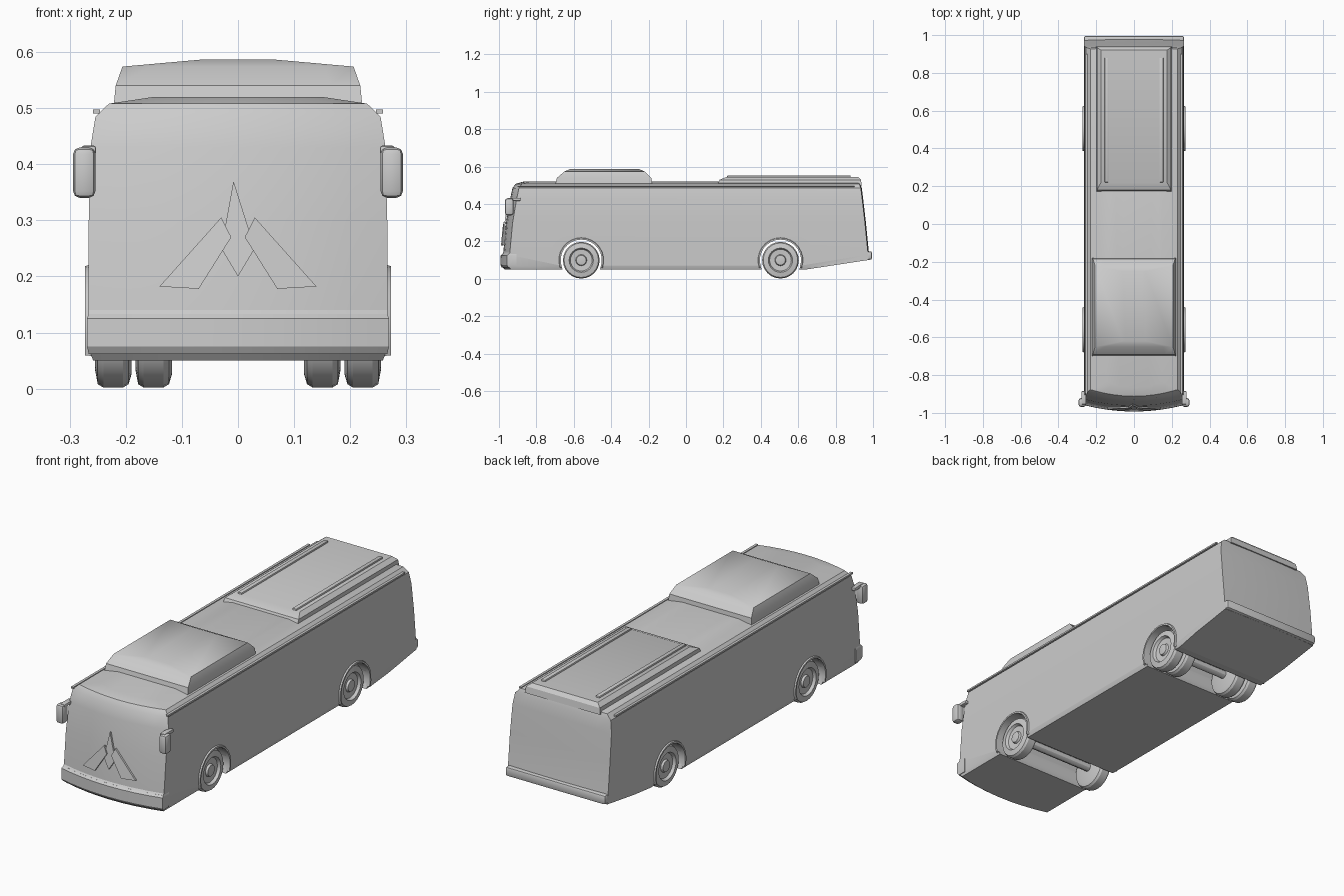
import bpy, bmesh, math
from mathutils import Vector, Matrix

cube = bpy.data.objects.get("Cube")
if cube:
    bpy.data.objects.remove(cube)

GREY = (0.6, 0.6, 0.6, 1)
paint = bpy.data.materials.new("light_grey")
paint.use_nodes = True
paint.diffuse_color = GREY
paint.node_tree.nodes["Principled BSDF"].inputs["Base Color"].default_value = GREY


def finish(name, bm, angle=30):
    bmesh.ops.recalc_face_normals(bm, faces=bm.faces)
    mesh = bpy.data.meshes.new(name)
    bm.to_mesh(mesh)
    bm.free()
    mesh.materials.append(paint)
    obj = bpy.data.objects.new(name, mesh)
    bpy.context.collection.objects.link(obj)
    bpy.ops.object.select_all(action='DESELECT')
    obj.select_set(True)
    bpy.context.view_layer.objects.active = obj
    bpy.ops.object.shade_smooth_by_angle(angle=math.radians(angle))
    return obj


def loft(name, levels, bow=0.0, steps=8):
    """Stack plan outlines; each level is (z, half width, front y, back y)."""
    bm = bmesh.new()
    rings = []
    for z, w, front, back in levels:
        ts = [2 * i / steps - 1 for i in range(steps + 1)]
        pts = [(t * w, front + bow * t * t, z) for t in ts]
        pts += [(t * w, back - 0.15 * bow * t * t, z) for t in reversed(ts)]
        rings.append([bm.verts.new(p) for p in pts])
    for a, b in zip(rings, rings[1:]):
        for i in range(len(a)):
            j = (i + 1) % len(a)
            bm.faces.new((a[i], a[j], b[j], b[i]))
    bm.faces.new(rings[0])
    bm.faces.new(rings[-1])
    return finish(name, bm)


def box(name, centre, size, bevel=0.0):
    bm = bmesh.new()
    bmesh.ops.create_cube(bm, size=1, matrix=Matrix.Translation(centre) @ Matrix.Diagonal((*size, 1)))
    if bevel:
        bmesh.ops.bevel(bm, geom=bm.edges[:], offset=bevel, segments=2, profile=0.5, affect='EDGES')
    return finish(name, bm)


def prism(name, outline, offset):
    """Extrude a closed outline of 3D points along an offset."""
    bm = bmesh.new()
    face = bm.faces.new([bm.verts.new(p) for p in outline])
    new = bmesh.ops.extrude_face_region(bm, geom=[face])["geom"]
    bmesh.ops.translate(bm, vec=offset, verts=[v for v in new if isinstance(v, bmesh.types.BMVert)])
    return finish(name, bm)


def turned(name, x0, sign, y, z, profile, segments=24, closed=False):
    """Revolve (outward distance, radius) points about an axle along x."""
    bm = bmesh.new()
    rings = []
    for d, r in profile:
        ring = []
        for i in range(segments):
            a = math.tau * i / segments
            ring.append(bm.verts.new((sign * (x0 + d), y + r * math.cos(a), z + r * math.sin(a))))
        rings.append(ring)
    pairs = list(zip(rings, rings[1:]))
    if closed:
        pairs.append((rings[-1], rings[0]))
    for a, b in pairs:
        for i in range(segments):
            j = (i + 1) % segments
            bm.faces.new((a[i], a[j], b[j], b[i]))
    if not closed:
        bm.faces.new(rings[0])
        bm.faces.new(rings[-1])
    return finish(name, bm)


def cut(target, cutter):
    mod = target.modifiers.new("cut", 'BOOLEAN')
    mod.operation = 'DIFFERENCE'
    mod.solver = 'EXACT'
    mod.object = cutter
    bpy.ops.object.select_all(action='DESELECT')
    target.select_set(True)
    bpy.context.view_layer.objects.active = target
    bpy.ops.object.modifier_apply(modifier=mod.name)
    bpy.data.objects.remove(cutter)


# Body shell with bowed windscreen and rounded roof edges
body = loft("body", [
    (0.05, 0.258, -0.97, 0.985),
    (0.07, 0.266, -0.987, 0.985),
    (0.13, 0.266, -0.985, 0.98),
    (0.14, 0.266, -0.977, 0.978),
    (0.30, 0.266, -0.962, 0.962),
    (0.43, 0.263, -0.94, 0.947),
    (0.485, 0.254, -0.928, 0.94),
    (0.508, 0.23, -0.912, 0.932),
    (0.52, 0.15, -0.87, 0.91)], bow=0.035)

# Wheel wells and the rising tail underside
AXLES = {"front": -0.56, "rear": 0.505}
for y in AXLES.values():
    cut(body, turned("well_cutter", -0.4, 1, y, 0.10, [(0, 0.112), (0.8, 0.112)]))
cut(body, prism("tail_cutter", [(-0.4, 0.64, 0.05), (-0.4, 1.1, 0.12), (-0.4, 1.1, 0), (-0.4, 0.64, 0)],
                Vector((0.8, 0, 0))))
bpy.ops.object.shade_smooth_by_angle(angle=math.radians(30))

# Bumpers
box("rear_bumper", (0, 0.975, 0.125), (0.532, 0.04, 0.045), 0.01)
loft("front_bumper", [
    (0.062, 0.266, -0.985, -0.90),
    (0.075, 0.269, -0.993, -0.90),
    (0.125, 0.269, -0.992, -0.90),
    (0.133, 0.266, -0.983, -0.90)], bow=0.035)

# Roof units
loft("front_roof_unit", [
    (0.50, 0.222, -0.70, -0.18),
    (0.54, 0.218, -0.69, -0.185),
    (0.574, 0.206, -0.65, -0.22),
    (0.587, 0.06, -0.62, -0.25)])
loft("rear_roof_unit", [
    (0.50, 0.20, 0.165, 0.94),
    (0.53, 0.196, 0.18, 0.935),
    (0.546, 0.175, 0.22, 0.92)])

# Wheels, axles and arch trims
TYRE = [(0, 0.075), (0.005, 0.092), (0.015, 0.098), (0.05, 0.098), (0.06, 0.092), (0.065, 0.065),
        (0.052, 0.058), (0.05, 0.03), (0.06, 0.026), (0.062, 0.012)]
for side, s in (("left", 1), ("right", -1)):
    for end, y in AXLES.items():
        turned(f"{end}_{side}_wheel", 0.19, s, y, 0.10, TYRE)
        # Arch trim follows the well above the sill
        bm = bmesh.new()
        rows = []
        for i in range(17):
            a = math.radians(-20 + 220 * i / 16)
            rows.append([bm.verts.new((s * x, y + r * math.cos(a), 0.10 + r * math.sin(a)))
                         for x, r in ((0.255, 0.11), (0.273, 0.11), (0.273, 0.118), (0.255, 0.124))])
        for p, q in zip(rows, rows[1:]):
            for k in range(4):
                m = (k + 1) % 4
                bm.faces.new((p[k], p[m], q[m], q[k]))
        bm.faces.new(rows[0])
        bm.faces.new(rows[-1])
        finish(f"{end}_{side}_arch_trim", bm)
    turned(f"rear_{side}_inner_wheel", 0.118, s, AXLES["rear"], 0.10, TYRE)

    # Roof rails, gutters, mirrors and wipers
    box(f"{side}_roof_rail", (s * 0.145, 0.55, 0.545), (0.022, 0.66, 0.018), 0.005)
    box(f"{side}_gutter", (s * 0.252, 0, 0.494), (0.012, 1.80, 0.008))
    box(f"{side}_mirror", (s * 0.274, -0.945, 0.385), (0.04, 0.045, 0.09), 0.012)
    box(f"{side}_mirror_arm", (s * 0.266, -0.92, 0.425), (0.026, 0.07, 0.016), 0.004)
    prism(f"{side}_wiper", [(s * 0.14, -0.970, 0.182), (s * 0.07, -0.980, 0.178),
                            (s * 0.012, -0.972, 0.27), (s * 0.03, -0.966, 0.305)],
          Vector((0, -0.009, 0)))
for end, y in AXLES.items():
    turned(f"{end}_axle", -0.2, 1, y, 0.10, [(0, 0.02), (0.4, 0.02)], 12)

# Pointed wiper mount at the middle of the windscreen
prism("wiper_mount", [(-0.03, -0.968, 0.25), (0, -0.974, 0.20), (0.03, -0.968, 0.25), (-0.008, -0.952, 0.37)],
      Vector((0, -0.009, 0)))
